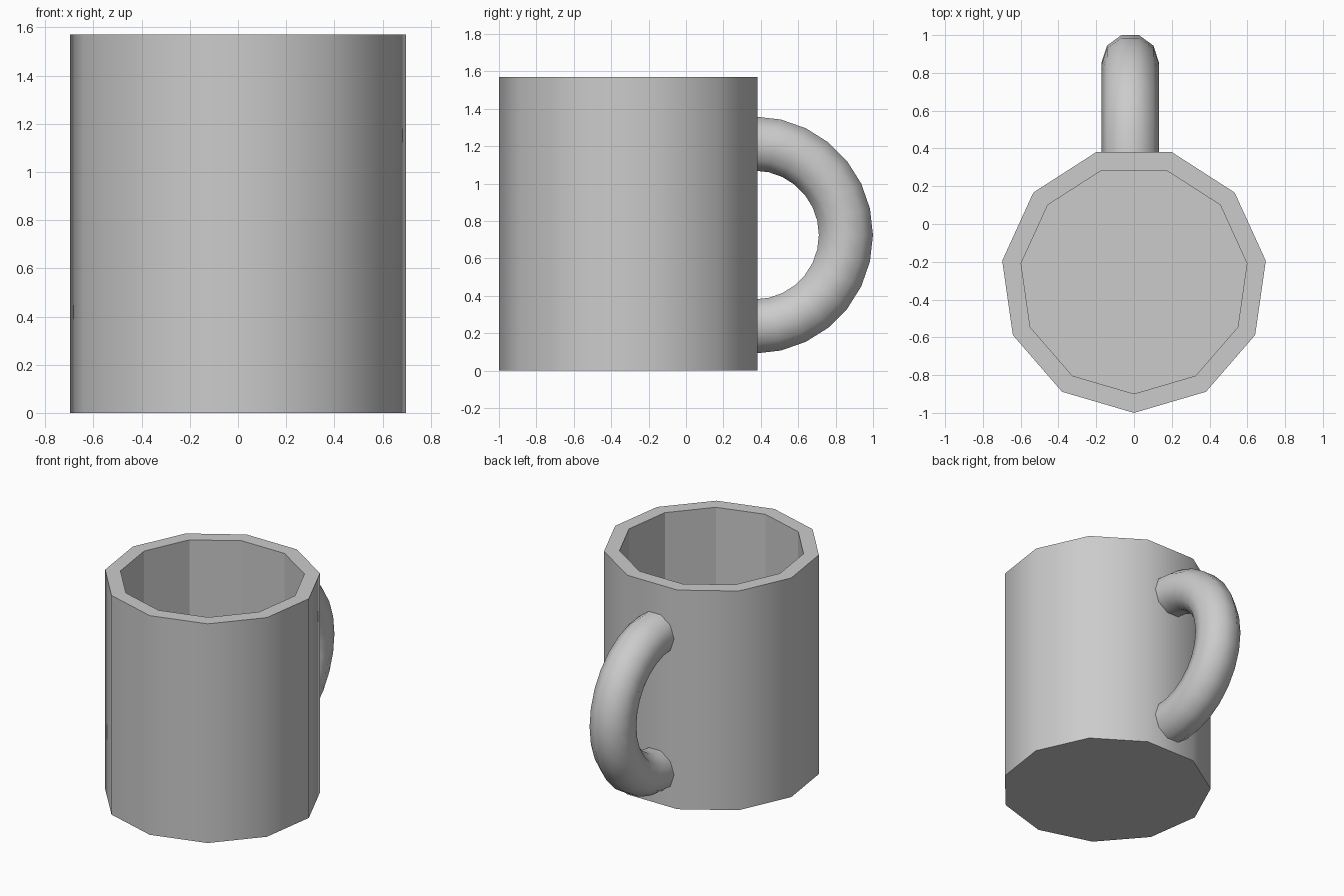
import bpy, bmesh
from math import sin, cos, pi

if "Cube" in bpy.data.objects:
    bpy.data.objects.remove(bpy.data.objects["Cube"])

SIDES, CY = 11, -0.295


def finish(bm, name):
    bmesh.ops.recalc_face_normals(bm, faces=bm.faces)
    mesh = bpy.data.meshes.new(name)
    bm.to_mesh(mesh)
    bm.free()
    obj = bpy.data.objects.new(name, mesh)
    bpy.context.collection.objects.link(obj)
    return obj


def bridge(bm, a, b, smooth, closed=True):
    n = len(a)
    for i in range(n):
        j = (i + 1) % n
        bm.faces.new((a[i], a[j], b[j], b[i])).smooth = smooth


# Cup: eleven-sided wall with rim, flat-faceted hollow and solid floor
bm = bmesh.new()
rings = []
for r, z in [(0.705, 0), (0.705, 1.57), (0.604, 1.57), (0.604, 0.1)]:
    rings.append([bm.verts.new((r * sin(2 * pi * i / SIDES),
                                CY - r * cos(2 * pi * i / SIDES), z))
                  for i in range(SIDES)])
for k, smooth in enumerate((True, False, False)):
    bridge(bm, rings[k], rings[k + 1], smooth)
bm.faces.new(rings[0])
bm.faces.new(rings[3])
# Keep the rim and base edges crisp beside the smooth outer wall
for e in bm.edges:
    if abs(e.verts[0].co.z - e.verts[1].co.z) < 1e-4:
        e.smooth = False
finish(bm, "cup")

# Handle: half ring with a ten-sided section, ends buried in the wall
bm = bmesh.new()
MAJOR, MINOR, STEPS, SECTION = 0.489, 0.152, 14, 10
rings = []
for s in range(STEPS + 1):
    a = -pi / 2 + pi * s / STEPS
    ring = []
    for k in range(SECTION):
        t = 2 * pi * (k + 0.5) / SECTION
        d = MAJOR + MINOR * cos(t)
        ring.append(bm.verts.new((-0.02 + MINOR * sin(t),
                                  0.366 + d * cos(a), 0.725 + d * sin(a))))
    rings.append(ring)
for a, b in zip(rings, rings[1:]):
    bridge(bm, a, b, True)
bm.faces.new(rings[0])
bm.faces.new(rings[-1])
for ring in (rings[0], rings[-1]):
    for i in range(SECTION):
        bm.edges.get((ring[i], ring[i - 1])).smooth = False
finish(bm, "handle")
